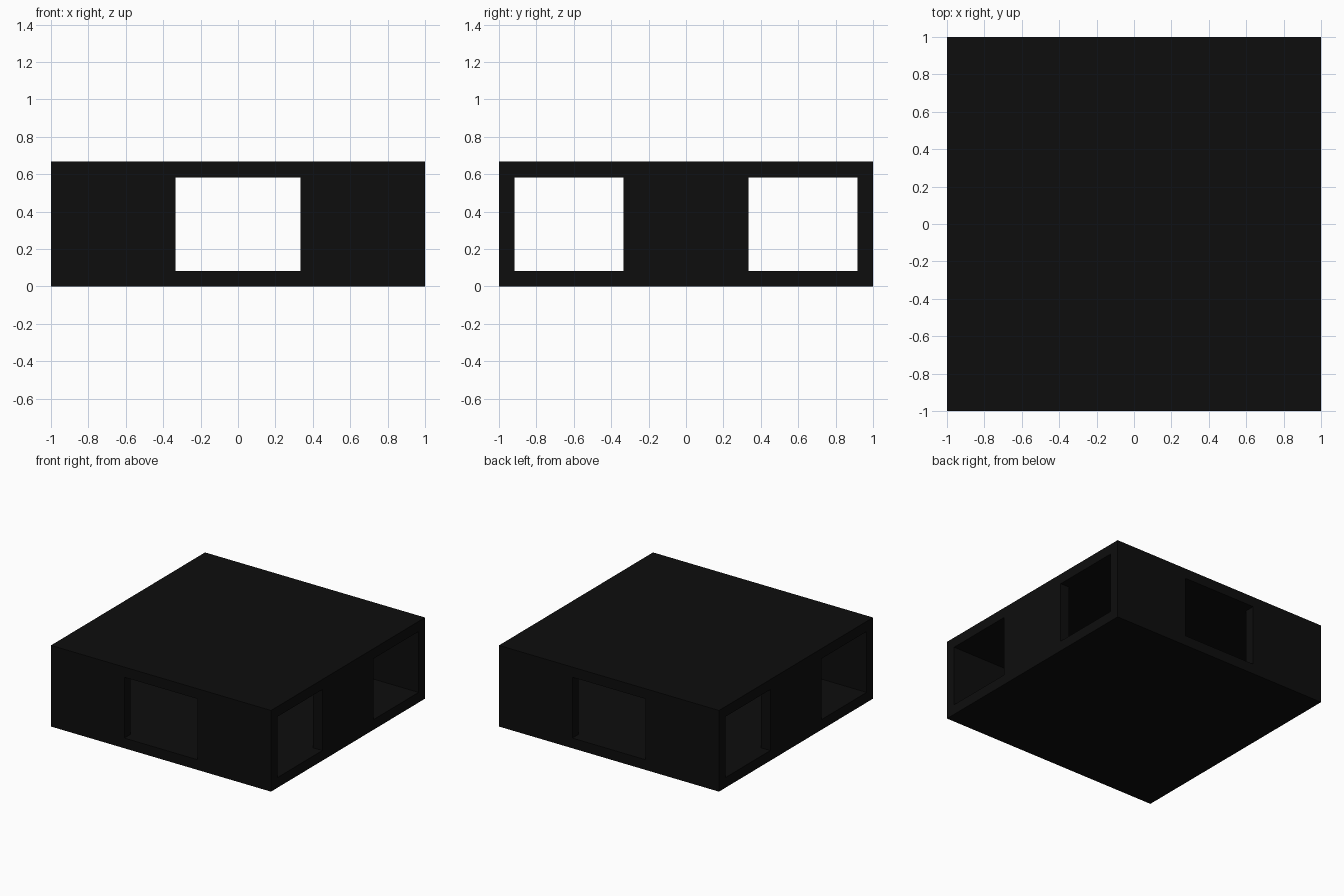
import bpy

cube = bpy.data.objects.get("Cube")
if cube:
    bpy.data.objects.remove(cube, do_unlink=True)

U = 1 / 12           # wall and slab thickness
HEIGHT = 8 * U
OPEN = 4 * U         # half width of the end openings and of the side panels

black = bpy.data.materials.new("black")
black.use_nodes = True
colour = (0.004, 0.004, 0.004, 1)
black.diffuse_color = colour
black.node_tree.nodes["Principled BSDF"].inputs["Base Color"].default_value = colour


def box(name, low, high):
    """Box between two opposite corners."""
    centre = [(a + b) / 2 for a, b in zip(low, high)]
    bpy.ops.mesh.primitive_cube_add(size=1, location=centre)
    obj = bpy.context.object
    obj.name = name
    obj.scale = [b - a for a, b in zip(low, high)]
    bpy.ops.object.transform_apply(location=False, rotation=False, scale=True)
    obj.data.materials.append(black)
    return obj


# Floor and roof slabs
box("floor", (-1, -1, 0), (1, 1, U))
box("roof", (-1, -1, HEIGHT - U), (1, 1, HEIGHT))

# Front and back walls: a panel at each side of the central opening
for end, y0, y1 in (("front", -1, U - 1), ("back", 1 - U, 1)):
    for side, x0, x1 in (("right", -1, -OPEN), ("left", OPEN, 1)):
        box(f"{end}_{side}_wall", (x0, y0, U), (x1, y1, HEIGHT - U))

# Side walls: one central panel between two openings
for side, x0, x1 in (("right", -1, U - 1), ("left", 1 - U, 1)):
    box(f"{side}_side_wall", (x0, -OPEN, U), (x1, OPEN, HEIGHT - U))
